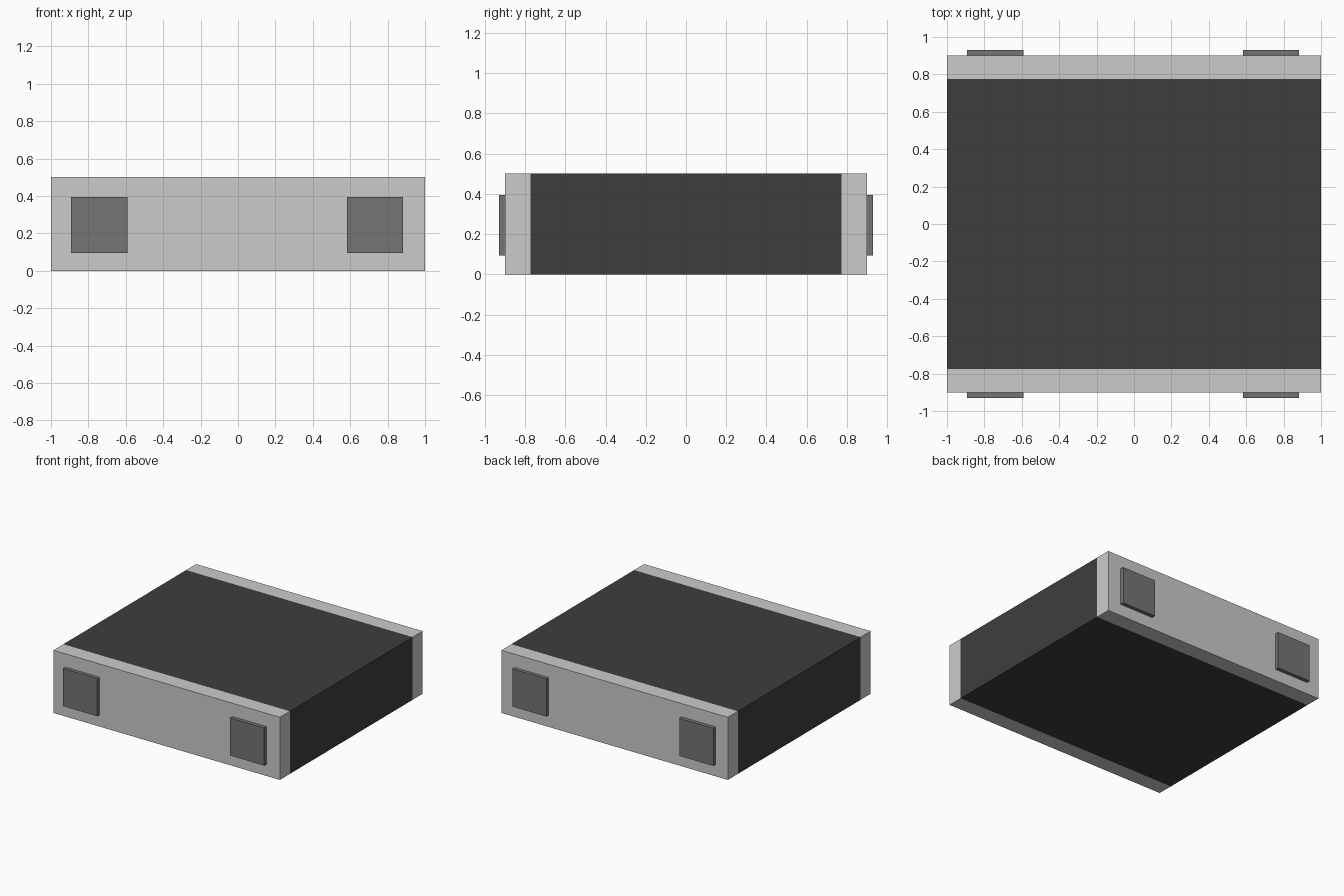
import bpy

if "Cube" in bpy.data.objects:
    bpy.data.objects.remove(bpy.data.objects["Cube"])


def material(name, value):
    mat = bpy.data.materials.new(name)
    mat.diffuse_color = (value, value, value, 1)
    mat.use_nodes = True
    mat.node_tree.nodes["Principled BSDF"].inputs["Base Color"].default_value = mat.diffuse_color
    return mat


def box(name, low, high, mat=None):
    """Axis-aligned box between two corners."""
    centre = [(a + b) / 2 for a, b in zip(low, high)]
    bpy.ops.mesh.primitive_cube_add(size=1, location=centre)
    obj = bpy.context.object
    obj.name = name
    obj.scale = [b - a for a, b in zip(low, high)]
    bpy.ops.object.transform_apply(location=False, rotation=False, scale=True)
    if mat:
        obj.data.materials.append(mat)
    return obj


dark = material("dark_core", 0.048)
mid = material("dark_grey_pad", 0.178)

HEIGHT = 0.5
CORE_Y, PANEL_Y, PAD_Y = 0.774, 0.9, 0.93

# Dark central block
box("core_block", (-1, -CORE_Y, 0), (1, CORE_Y, HEIGHT), dark)

# End panels with two raised square pads each
for side, s in (("front", -1), ("back", 1)):
    inner, outer, pad = s * CORE_Y, s * PANEL_Y, s * PAD_Y
    box(f"{side}_panel", (-1, min(inner, outer), 0), (1, max(inner, outer), HEIGHT))
    for end, x in (("left", -0.892), ("right", 0.582)):
        box(f"{side}_{end}_pad",
            (x, min(outer, pad), 0.094), (x + 0.3, max(outer, pad), 0.394), mid)
